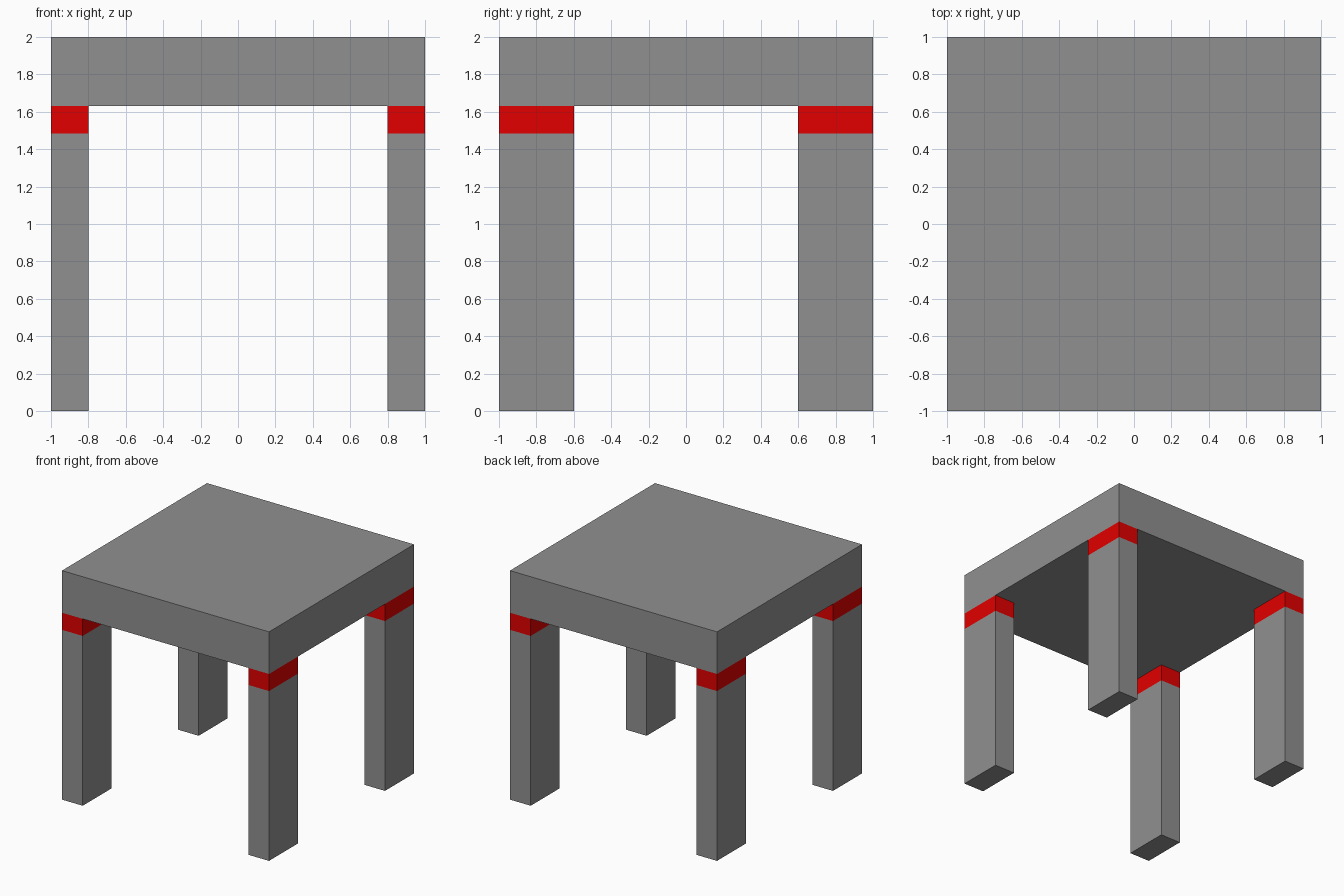
import bpy

if "Cube" in bpy.data.objects:
    bpy.data.objects.remove(bpy.data.objects["Cube"])

TOP_Z, BAND_Z = 1.632, 1.483      # underside of the top, underside of the bands
LEG_X, LEG_Y = 0.2, 0.4           # leg cross-section


def material(name, rgb):
    mat = bpy.data.materials.new(name)
    mat.diffuse_color = (*rgb, 1)
    mat.use_nodes = True
    mat.node_tree.nodes["Principled BSDF"].inputs["Base Color"].default_value = mat.diffuse_color
    return mat


red = material("red", (0.76, 0.0, 0.0))
grey = material("dark_grey", (0.28, 0.28, 0.28))


def box(name, x, y, z0, z1, sx, sy, mat):
    bpy.ops.mesh.primitive_cube_add(size=1, location=(x, y, (z0 + z1) / 2))
    ob = bpy.context.object
    ob.name = name
    ob.scale = (sx, sy, z1 - z0)
    bpy.ops.object.transform_apply(location=False, rotation=False, scale=True)
    ob.data.materials.append(mat)
    return ob


# Thick square top
box("table_top", 0, 0, TOP_Z, 2, 2, 2, grey)

# Four corner legs, each with a red band under the top
for side, sx in (("left", -1), ("right", 1)):
    for end, sy in (("front", -1), ("back", 1)):
        x, y = sx * (1 - LEG_X / 2), sy * (1 - LEG_Y / 2)
        box(f"{end}_{side}_leg", x, y, 0, BAND_Z, LEG_X, LEG_Y, grey)
        box(f"{end}_{side}_band", x, y, BAND_Z, TOP_Z, LEG_X, LEG_Y, red)
